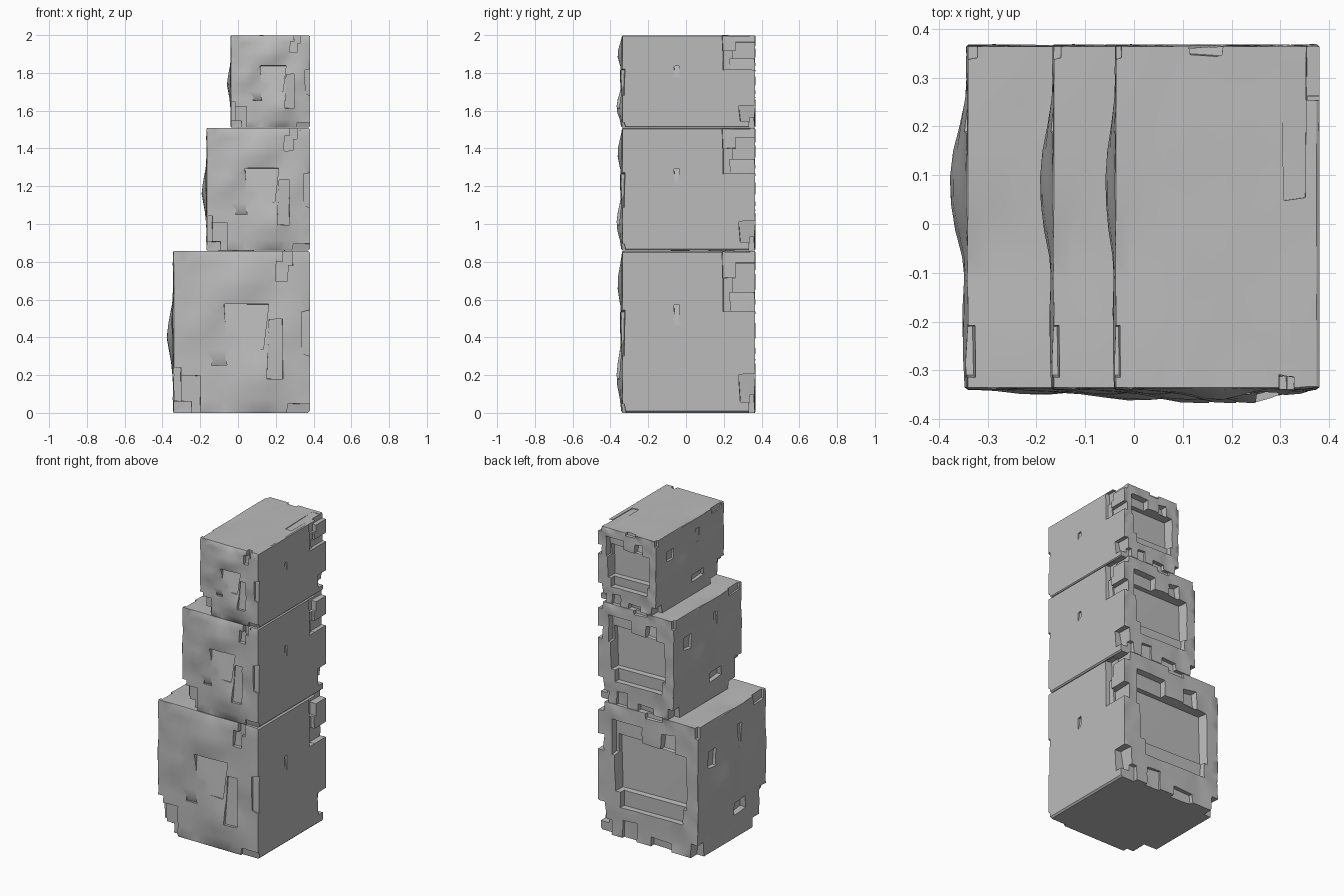
import bpy, bmesh
from math import exp
from mathutils import Vector, noise

cube = bpy.data.objects.get("Cube")
if cube:
    bpy.data.objects.remove(cube, do_unlink=True)

stone = bpy.data.materials.new("grey stone")
stone.use_nodes = True
grey = (0.5, 0.5, 0.5, 1)
stone.diffuse_color = grey
stone.node_tree.nodes["Principled BSDF"].inputs["Base Color"].default_value = grey

RIGHT, HEIGHT = 0.38, 0.86
LEFT, FRONT, BACK = -0.35, -0.345, 0.374
OUT = 0.5


def chunk(bm, x, y, z, face=None, taper=0.7):
    """Box between ranges; the named face (such as 'y+') is shrunk by taper."""
    verts = bmesh.ops.create_cube(bm, size=1)["verts"]
    for v in verts:
        if face:
            axis = "xyz".index(face[0])
            if (v.co[axis] > 0) == (face[1] == "+"):
                for i in range(3):
                    if i != axis:
                        v.co[i] *= taper
        v.co = Vector([a + (b - a) * (c + 0.5) for (a, b), c in zip((x, y, z), v.co)])
    return verts


def helper(name, pieces, rough=0):
    """Mesh object made of chunks, with corners knocked out of square by rough."""
    bm = bmesh.new()
    for piece in pieces:
        for v in chunk(bm, *piece):
            v.co += noise.noise_vector(v.co * 9) * rough
    if rough:
        bmesh.ops.triangulate(bm, faces=bm.faces[:])
    mesh = bpy.data.meshes.new(name)
    bm.to_mesh(mesh)
    bm.free()
    ob = bpy.data.objects.new(name, mesh)
    bpy.context.collection.objects.link(ob)
    ob.hide_render = True
    return ob


def swell(a, b, humps):
    """Sum of soft humps given as centre, centre, radius and height."""
    return sum(h * exp(-((a - p) ** 2 + (b - q) ** 2) / r ** 2) for p, q, r, h in humps)


# Weathered body: a gridded box with swollen front and left and an uneven skin
front_humps = [(0.12, 0.18, 0.14, 0.034), (0, 0.66, 0.13, 0.025),
               (0.27, 0.45, 0.09, 0.02), (-0.2, 0.45, 0.1, 0.012)]
left_humps = [(0.08, 0.4, 0.14, 0.035), (-0.22, 0.5, 0.1, 0.01)]
body = helper("body", [((LEFT, RIGHT), (FRONT, BACK), (0, HEIGHT))])
bm = bmesh.new()
bm.from_mesh(body.data)
bmesh.ops.bevel(bm, geom=bm.edges[:], offset=0.01, segments=1, affect="EDGES")
long_edges = [e for e in bm.edges if e.calc_length() > 0.1]
bmesh.ops.subdivide_edges(bm, edges=long_edges, cuts=12, use_grid_fill=True)
for v in bm.verts:
    x, y, z = v.co
    dent = 0.018 * (0.5 + 0.5 * noise.noise(v.co * 8))
    if y < FRONT + 0.004:
        v.co.y += dent - swell(x, z, front_humps)
    elif y > BACK - 0.004:
        v.co.y -= dent
    elif x < LEFT + 0.004:
        v.co.x += dent - swell(y, z, left_humps)
    elif z > HEIGHT - 0.004:
        v.co.z -= dent * 0.3 + swell(x, y, [(-0.3, -0.06, 0.12, 0.01)])
bmesh.ops.triangulate(bm, faces=bm.faces[:])
bm.to_mesh(body.data)
bm.free()

# Front: central niche with an overhang, side slot and chipped edges
front_chips = [
    ((-0.08, 0.16), (-OUT, -0.325), (0.34, 0.58), "z-", 0.8),
    ((-0.06, 0.18), (-OUT, -0.35), (0.24, 0.36), "z-", 0.7),
    ((0.16, 0.24), (-OUT, -0.338), (0.17, 0.5)),
    ((0.2, 0.26), (-OUT, -0.31), (0.7, 0.8)),
    ((0.23, 0.29), (-OUT, -0.31), (0.78, OUT * 2)),
    ((0.34, OUT), (-OUT, -0.3), (0.26, 0.58), "x-", 0.7),
    ((0.29, OUT), (-OUT, -0.3), (0.83, 1), "z-", 0.7),
    ((0.24, OUT), (-OUT, -0.31), (-0.1, 0.05), "z+", 0.8),
    ((-0.13, -0.06), (-OUT, -0.32), (0.26, 0.4), "z+", 0.3),
]

# Left: stepped lower corner, small pocket and top edge chips
left_chips = [
    ((-OUT, -0.3), (-OUT, -0.27), (-0.1, 0.24)),
    ((-OUT, -0.2), (-OUT, -0.3), (-0.1, 0.2)),
    ((-OUT, -0.25), (-OUT, -0.2), (-0.1, 0.06)),
    ((-OUT, -0.31), (-0.14, 0), (0.15, 0.23), "x+", 0.9),
    ((-OUT, -0.315), (-0.33, -0.2), (0.8, 1), "z-", 0.8),
    ((-OUT, -0.335), (-0.1, -0.04), (0.5, 0.8), "x+", 0.5),
    ((-OUT, -0.32), (0.31, OUT), (0.75, 1), "x+", 0.7),
    ((-OUT, -0.28), (0.3, OUT), (-0.1, 0.09), "z+", 0.9),
    ((-OUT, -0.33), (0.16, 0.28), (0.5, 0.72), "x+", 0.5),
]

# Right: narrow slot, stepped notches at the back corner
right_chips = [
    ((0.365, OUT), (-0.065, -0.035), (0.32, 0.57), "z-", 0.4),
    ((0.33, OUT), (0.19, 0.26), (0.72, 0.85)),
    ((0.33, OUT), (0.25, OUT), (0.79, 1)),
    ((0.35, OUT), (0.19, 0.24), (0.54, 0.73)),
    ((0.34, OUT), (0.23, OUT), (0.54, 0.64)),
    ((0.32, OUT), (0.28, OUT), (0.06, 0.2)),
    ((0.28, OUT), (0.33, OUT), (-0.1, 0.1)),
    ((0.25, 0.34), (0.05, 0.34), (0.853, 1)),
]

# Back: broad recess over a shallower ledge, toothed edges
back_chips = [
    ((-0.27, 0.27), (0.3, OUT), (0.29, 0.66), "y-", 0.92),
    ((-0.25, 0.24), (0.335, OUT), (0.19, 0.32), "y-", 0.9),
    ((0.05, 0.3), (0.325, OUT), (0.5, 0.78), "y-", 0.8),
    ((-0.2, -0.05), (0.335, OUT), (0.62, 0.78), "y-", 0.6),
    ((-0.1, 0.06), (0.345, OUT), (0.8, 1), "y-", 0.7),
    ((-0.15, 0), (0.33, OUT), (-0.1, 0.06)),
    ((0.1, 0.2), (0.345, OUT), (-0.1, 0.12)),
]
chips = helper("chips", front_chips + left_chips + right_chips + back_chips, 0.018)

# Carve the chips out of the body
mod = body.modifiers.new("Carve", "BOOLEAN")
mod.object = chips
mod.operation = "DIFFERENCE"
mod.solver = "EXACT"
mod.use_self = True
depsgraph = bpy.context.evaluated_depsgraph_get()
block = bpy.data.meshes.new_from_object(body.evaluated_get(depsgraph))
for ob in (body, chips):
    bpy.data.objects.remove(ob, do_unlink=True)
for v in block.vertices:
    v.co.x -= RIGHT
block.materials.clear()
block.materials.append(stone)

# Stack three shrinking blocks, flush on the right
base = 0
for name, width, tall in (("lower_block", 1, 0.86), ("middle_block", 0.756, 0.65),
                          ("upper_block", 0.579, 0.49)):
    ob = bpy.data.objects.new(name, block.copy())
    bpy.context.collection.objects.link(ob)
    ob.location = (RIGHT, 0, base)
    ob.scale = (width, 1, tall / HEIGHT)
    base += tall
    bpy.ops.object.select_all(action="DESELECT")
    ob.select_set(True)
    bpy.context.view_layer.objects.active = ob
    bpy.ops.object.shade_smooth_by_angle(angle=0.6)
